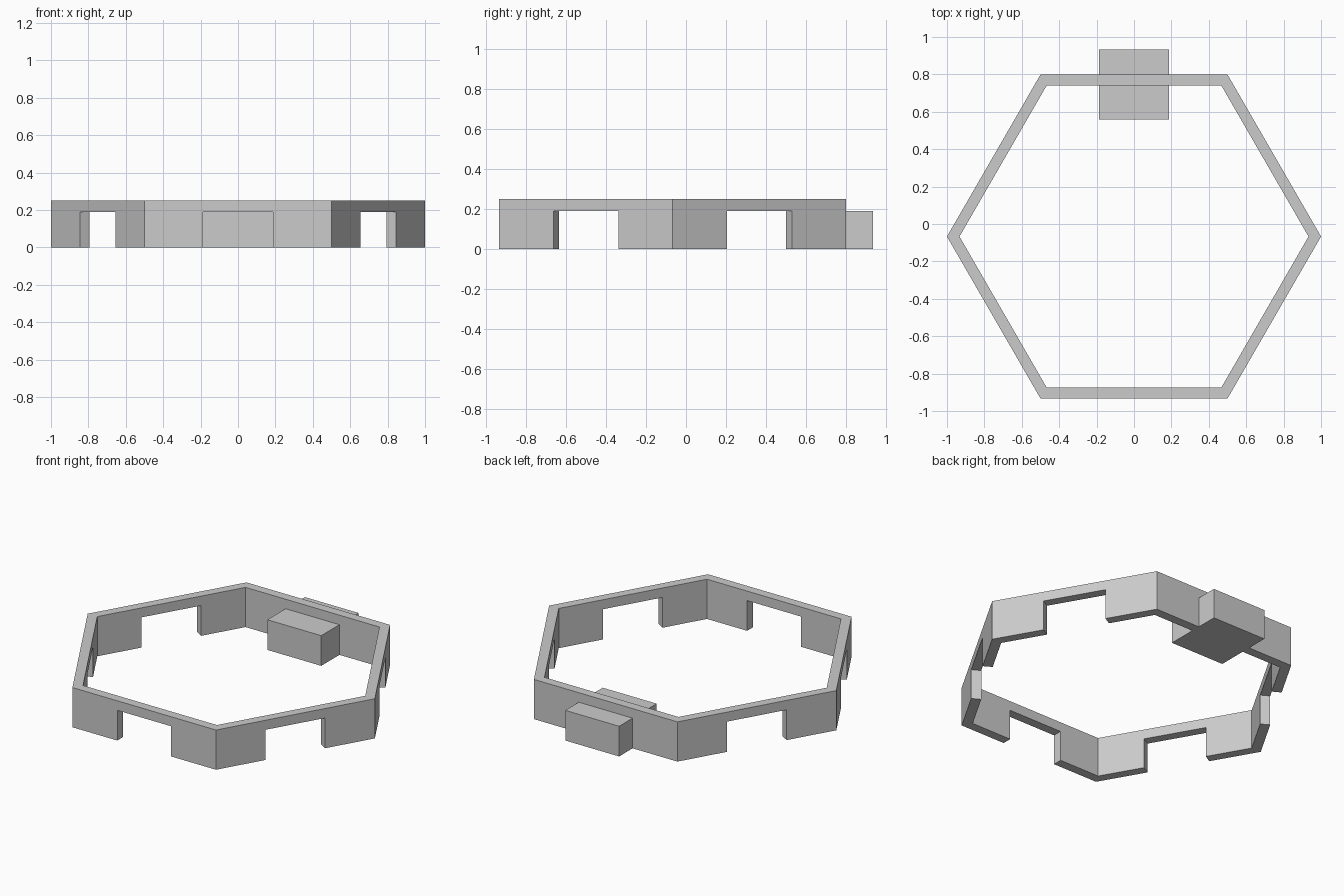
import bpy, bmesh
from math import sin, cos, pi, sqrt

if "Cube" in bpy.data.objects:
    bpy.data.objects.remove(bpy.data.objects["Cube"])

CY = -0.067            # ring centre in y
R_OUT, R_IN = 1.0, 0.933
H, NOTCH_H, NOTCH_W = 0.25, 0.19, 0.1875


def make_object(name, bm):
    bmesh.ops.recalc_face_normals(bm, faces=bm.faces)
    mesh = bpy.data.meshes.new(name)
    bm.to_mesh(mesh)
    bm.free()
    obj = bpy.data.objects.new(name, mesh)
    bpy.context.collection.objects.link(obj)
    return obj


# Hexagonal ring: each wall is an arch-shaped panel with a square notch below
bm = bmesh.new()
for i in range(6):
    a = pi / 6 + i * pi / 3

    def panel(radius):
        e, apothem = radius / 2, radius * sqrt(3) / 2
        outline = [(-e, 0), (-NOTCH_W, 0), (-NOTCH_W, NOTCH_H), (NOTCH_W, NOTCH_H),
                   (NOTCH_W, 0), (e, 0), (e, H), (-e, H)]
        return [bm.verts.new((apothem * cos(a) - t * sin(a),
                              apothem * sin(a) + t * cos(a) + CY, z))
                for t, z in outline]

    outer, inner = panel(R_OUT), panel(R_IN)
    bm.faces.new(outer)
    bm.faces.new(inner[::-1])
    for k in (0, 1, 2, 3, 4, 6):     # mitred ends stay open and are welded
        bm.faces.new((outer[k], inner[k], inner[k + 1], outer[k + 1]))
bmesh.ops.remove_doubles(bm, verts=bm.verts, dist=0.0005)
make_object("hexagonal_ring", bm)

# Block filling the notch in the back wall
bm = bmesh.new()
bmesh.ops.create_cube(bm, size=1)
for v in bm.verts:
    v.co.x *= 2 * NOTCH_W
    v.co.y = v.co.y * 0.373 + 0.7465
    v.co.z = (v.co.z + 0.5) * NOTCH_H
make_object("back_block", bm)
